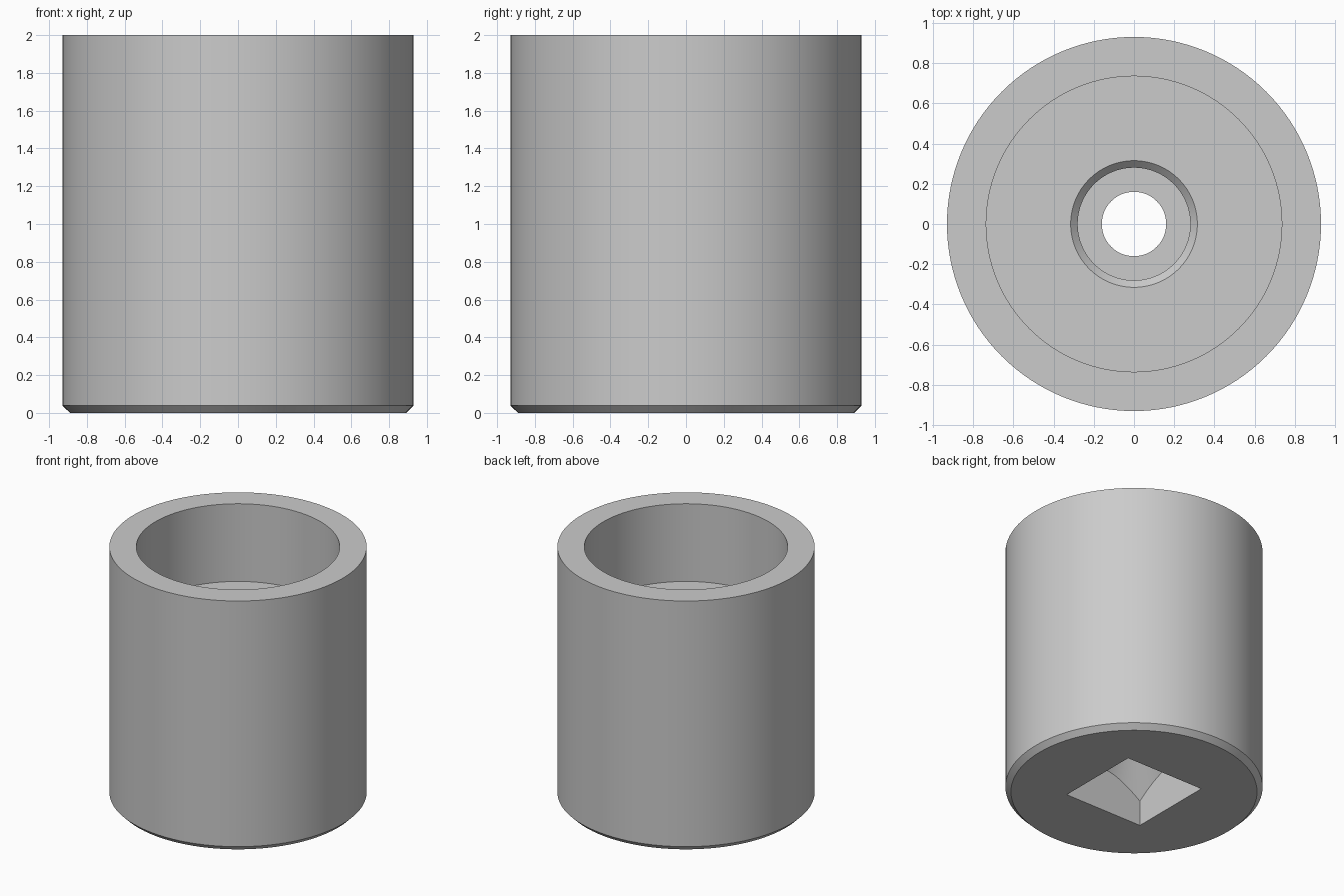
import bpy
import bmesh
import math

cube = bpy.data.objects.get("Cube")
if cube:
    bpy.data.objects.remove(cube, do_unlink=True)

SEGMENTS = 128

steel = bpy.data.materials.new("plain_grey")
steel.use_nodes = True
grey = (0.6, 0.6, 0.6, 1)
steel.diffuse_color = grey
steel.node_tree.nodes["Principled BSDF"].inputs["Base Color"].default_value = grey


def make_object(name, bm):
    bmesh.ops.recalc_face_normals(bm, faces=bm.faces)
    mesh = bpy.data.meshes.new(name)
    bm.to_mesh(mesh)
    bm.free()
    mesh.materials.append(steel)
    obj = bpy.data.objects.new(name, mesh)
    bpy.context.collection.objects.link(obj)
    return obj


def lathe(name, profile):
    """Revolve a closed (radius, height) profile around z."""
    bm = bmesh.new()
    rings = []
    for r, z in profile:
        rings.append([bm.verts.new((r * math.cos(a), r * math.sin(a), z))
                      for a in (math.tau * i / SEGMENTS for i in range(SEGMENTS))])
    for low, high in zip(rings, rings[1:] + rings[:1]):
        for i in range(SEGMENTS):
            j = (i + 1) % SEGMENTS
            bm.faces.new((low[i], low[j], high[j], high[i]))
    return make_object(name, bm)


def boolean(target, tool, operation):
    bpy.context.view_layer.objects.active = target
    mod = target.modifiers.new("cut", "BOOLEAN")
    mod.object = tool
    mod.operation = operation
    mod.solver = "EXACT"
    bpy.ops.object.modifier_apply(modifier=mod.name)
    bpy.data.objects.remove(tool, do_unlink=True)


# Turned body: chamfered base, wide bore, chamfered counterbore, through hole
body = lathe("socket_body", [
    (0.89, 0), (0.93, 0.04), (0.93, 2), (0.735, 2), (0.735, 1.38),
    (0.315, 1.38), (0.28, 1.345), (0.28, 0.9), (0.16, 0.9), (0.16, 0),
])

# Square drive recess, its roof shaped by a 45 degree cone
SIDE, APEX, BELOW = 0.69, 0.69, 0.1
bm = bmesh.new()
bmesh.ops.create_cube(bm, size=1)
bmesh.ops.scale(bm, vec=(SIDE, SIDE, 1), verts=bm.verts)
bmesh.ops.translate(bm, vec=(0, 0, 0.5 - BELOW), verts=bm.verts)
drive = make_object("drive_cutter", bm)

bm = bmesh.new()
height = APEX + BELOW
bmesh.ops.create_cone(bm, cap_ends=True, segments=SEGMENTS,
                      radius1=height, radius2=0, depth=height)
bmesh.ops.translate(bm, vec=(0, 0, height / 2 - BELOW), verts=bm.verts)
cone = make_object("cone_cutter", bm)

boolean(drive, cone, "INTERSECT")
boolean(body, drive, "DIFFERENCE")

# Smooth walls with crisp machined edges
bpy.ops.object.select_all(action="DESELECT")
body.select_set(True)
bpy.context.view_layer.objects.active = body
bpy.ops.object.shade_smooth_by_angle(angle=math.radians(30))
